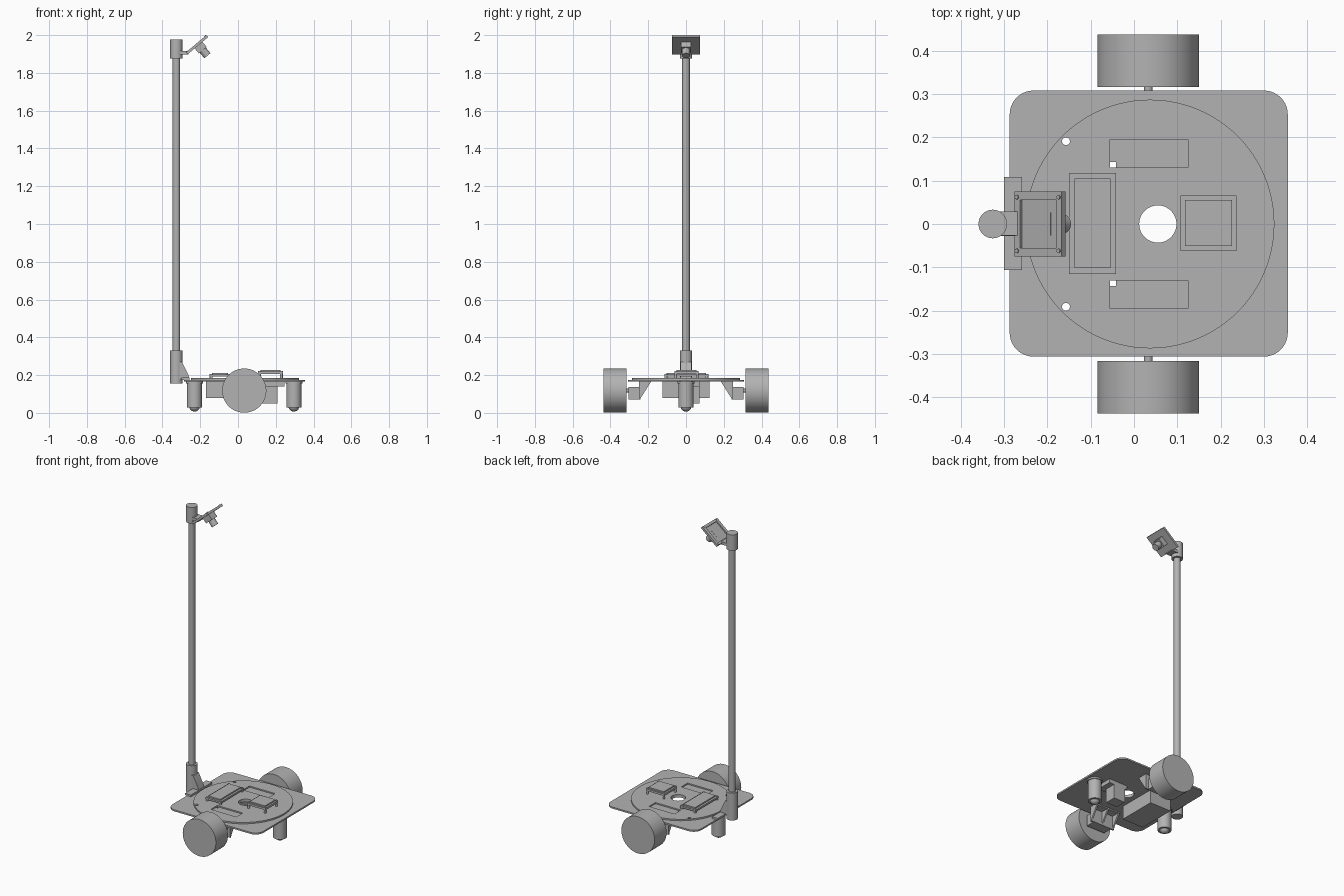
import bpy, bmesh, math
from mathutils import Matrix, Vector

if "Cube" in bpy.data.objects:
    bpy.data.objects.remove(bpy.data.objects["Cube"])

grey = bpy.data.materials.new("plain grey")
grey.use_nodes = True
grey.diffuse_color = (0.45, 0.45, 0.45, 1)
grey.node_tree.nodes["Principled BSDF"].inputs["Base Color"].default_value = grey.diffuse_color
parts = []


def finish(name, bm):
    bmesh.ops.recalc_face_normals(bm, faces=bm.faces)
    mesh = bpy.data.meshes.new(name)
    bm.to_mesh(mesh)
    bm.free()
    mesh.materials.append(grey)
    ob = bpy.data.objects.new(name, mesh)
    bpy.context.collection.objects.link(ob)
    parts.append(ob)
    return ob


def box(name, x, y, z, corner=0, place=Matrix()):
    """Box from three (low, high) ranges, optionally with rounded upright edges."""
    bm = bmesh.new()
    bmesh.ops.create_cube(bm, size=1)
    for v in bm.verts:
        v.co = Vector([r[0] if c < 0 else r[1] for c, r in zip(v.co, (x, y, z))])
    if corner:
        upright = [e for e in bm.edges if abs(e.verts[0].co.z - e.verts[1].co.z) > 1e-5]
        bmesh.ops.bevel(bm, geom=upright, offset=corner, segments=10, profile=0.5, affect='EDGES')
    bm.transform(place)
    return finish(name, bm)


def rod(name, start, end, radius, sides=48, place=Matrix()):
    """Cylinder between two points."""
    a, b = Vector(start), Vector(end)
    bm = bmesh.new()
    bmesh.ops.create_cone(bm, cap_ends=True, segments=sides, radius1=radius,
                          radius2=radius, depth=(b - a).length)
    turn = (b - a).to_track_quat('Z', 'Y').to_matrix().to_4x4()
    bm.transform(place @ Matrix.Translation((a + b) / 2) @ turn)
    return finish(name, bm)


def prism(name, outline, direction):
    """Planar outline pushed along a direction."""
    bm = bmesh.new()
    face = bm.faces.new([bm.verts.new(p) for p in outline])
    out = bmesh.ops.extrude_face_region(bm, geom=[face])
    bmesh.ops.translate(bm, vec=direction,
                        verts=[g for g in out["geom"] if isinstance(g, bmesh.types.BMVert)])
    return finish(name, bm)


def cut(targets, cutters):
    for ob in targets:
        bpy.context.view_layer.objects.active = ob
        for c in cutters:
            m = ob.modifiers.new("cut", 'BOOLEAN')
            m.operation, m.solver, m.object = 'DIFFERENCE', 'EXACT', c
            bpy.ops.object.modifier_apply(modifier=m.name)
    for c in cutters:
        parts.remove(c)
        bpy.data.objects.remove(c)


# Base plate and round deck, with their holes
plate = box("base_plate", (-0.287, 0.355), (-0.306, 0.308), (0.165, 0.175), 0.055)
deck = rod("round_deck", (0.037, 0, 0.175), (0.037, 0, 0.184), 0.287, 96)
holes = [rod("cutter", (0.055, 0, 0.1), (0.055, 0, 0.3), 0.043)]
slots = []
for side in (-1, 1):
    for x in (-0.157, 0.225):
        holes.append(rod("cutter", (x, side * 0.191, 0.1), (x, side * 0.191, 0.3), 0.009, 24))
    holes.append(box("cutter", (-0.055, -0.042), sorted((side * 0.13, side * 0.143)), (0.1, 0.3)))
    slots.append(box("cutter", (-0.055, 0.125), sorted((side * 0.13, side * 0.195)), (0.176, 0.3)))
cut([plate, deck], holes)
cut([deck], slots)

# Wheels, axles and motor mounts
for side, label in ((1, "back"), (-1, "front")):
    def span(a, b):
        return sorted((side * a, side * b))
    rod(label + "_wheel", (0.033, side * 0.316, 0.118), (0.033, side * 0.437, 0.118), 0.117, 96)
    rod(label + "_axle", (0.033, side * 0.29, 0.118), (0.033, side * 0.32, 0.118), 0.01, 24)
    box(label + "_motor", (-0.03, 0.1), span(0.25, 0.305), (0.07, 0.138))
    box(label + "_mount_wall", (-0.05, 0.12), span(0.24, 0.25), (0.07, 0.165))
    box(label + "_mount_foot", (-0.04, 0.12), span(0.19, 0.25), (0.157, 0.165))
    for x in (-0.05, 0.03, 0.11):
        prism(label + "_mount_gusset",
              [(x, side * 0.185, 0.165), (x, side * 0.245, 0.165), (x, side * 0.245, 0.07)],
              (0.01, 0, 0))

# Ball casters
for x, label in ((-0.23, "right"), (0.296, "left")):
    rod(label + "_caster_flange", (x, 0, 0.155), (x, 0, 0.165), 0.045)
    housing = rod(label + "_caster_housing", (x, 0, 0.028), (x, 0, 0.16), 0.04)
    cut([housing], [rod("cutter", (x, 0, 0), (x, 0, 0.06), 0.031)])
    bm = bmesh.new()
    bmesh.ops.create_uvsphere(bm, u_segments=32, v_segments=16, radius=0.029)
    bm.transform(Matrix.Translation((x, 0, 0.036)))
    finish(label + "_caster_ball", bm)

# Boxes under the plate
box("battery_box", (-0.17, -0.02), (-0.125, 0.125), (0.08, 0.165))
box("sensor_block", (0.13, 0.21), (0.0, 0.072), (0.05, 0.145))
box("sensor_bracket", (0.115, 0.245), (-0.03, 0.072), (0.14, 0.165))


def board(label, x, y, z, rim, leg):
    """Circuit board with a raised middle on four standoffs."""
    mid = z[1] - 0.008
    box(label + "_board", x, y, (z[0], mid))
    box(label + "_cover", (x[0] + rim, x[1] - rim), (y[0] + rim, y[1] - rim), (mid, z[1]))
    for px in (x[0] + leg, x[1] - leg):
        for py in (y[0] + leg, y[1] - leg):
            rod(label + "_standoff", (px, py, 0.18), (px, py, mid + 0.003), leg, 16)


board("controller", (-0.15, -0.041), (-0.115, 0.118), (0.193, 0.212), 0.013, 0.008)
board("computer", (0.107, 0.237), (-0.062, 0.066), (0.205, 0.226), 0.011, 0.007)

# Mast with its socket, foot and brace
mx = -0.326
rod("mast", (mx, 0, 0.16), (mx, 0, 1.95), 0.02)
rod("mast_socket", (mx, 0, 0.155), (mx, 0, 0.33), 0.033)
rod("mast_cap", (mx, 0, 1.875), (mx, 0, 1.977), 0.033)
box("mast_foot", (-0.3, -0.258), (-0.106, 0.108), (0.175, 0.187))
prism("mast_brace", [(-0.31, -0.028, 0.18), (-0.258, -0.028, 0.18),
                     (-0.262, -0.028, 0.2), (-0.297, -0.028, 0.27), (-0.31, -0.028, 0.27)],
      (0, 0.056, 0))

# Tilted camera: tray, corner screws, body and lens
box("camera_arm", (-0.32, -0.262), (-0.027, 0.029), (1.897, 1.915))
tilt = Matrix.Translation((-0.217, 0, 1.949)) @ Matrix.Rotation(math.radians(-40), 4, 'Y')
tray = box("camera_tray", (-0.071, 0.071), (-0.075, 0.075), (-0.007, 0.007), 0, tilt)
cut([tray], [box("cutter", (-0.055, 0.055), (-0.055, 0.055), (-0.001, 0.03), 0, tilt)])
for sx in (-1, 1):
    for sy in (-1, 1):
        rod("camera_screw", (sx * 0.063, sy * 0.062, 0), (sx * 0.063, sy * 0.062, 0.01),
            0.005, 16, tilt)
box("camera_body", (-0.022, 0.032), (-0.027, 0.027), (-0.042, 0), 0, tilt)
rod("camera_lens", (0.005, 0, -0.08), (0.005, 0, -0.04), 0.021, 32, tilt)

# Smooth the round surfaces, keep the edges sharp
bpy.ops.object.select_all(action='DESELECT')
for ob in parts:
    ob.select_set(True)
bpy.context.view_layer.objects.active = parts[0]
bpy.ops.object.shade_smooth_by_angle(angle=math.radians(30))
